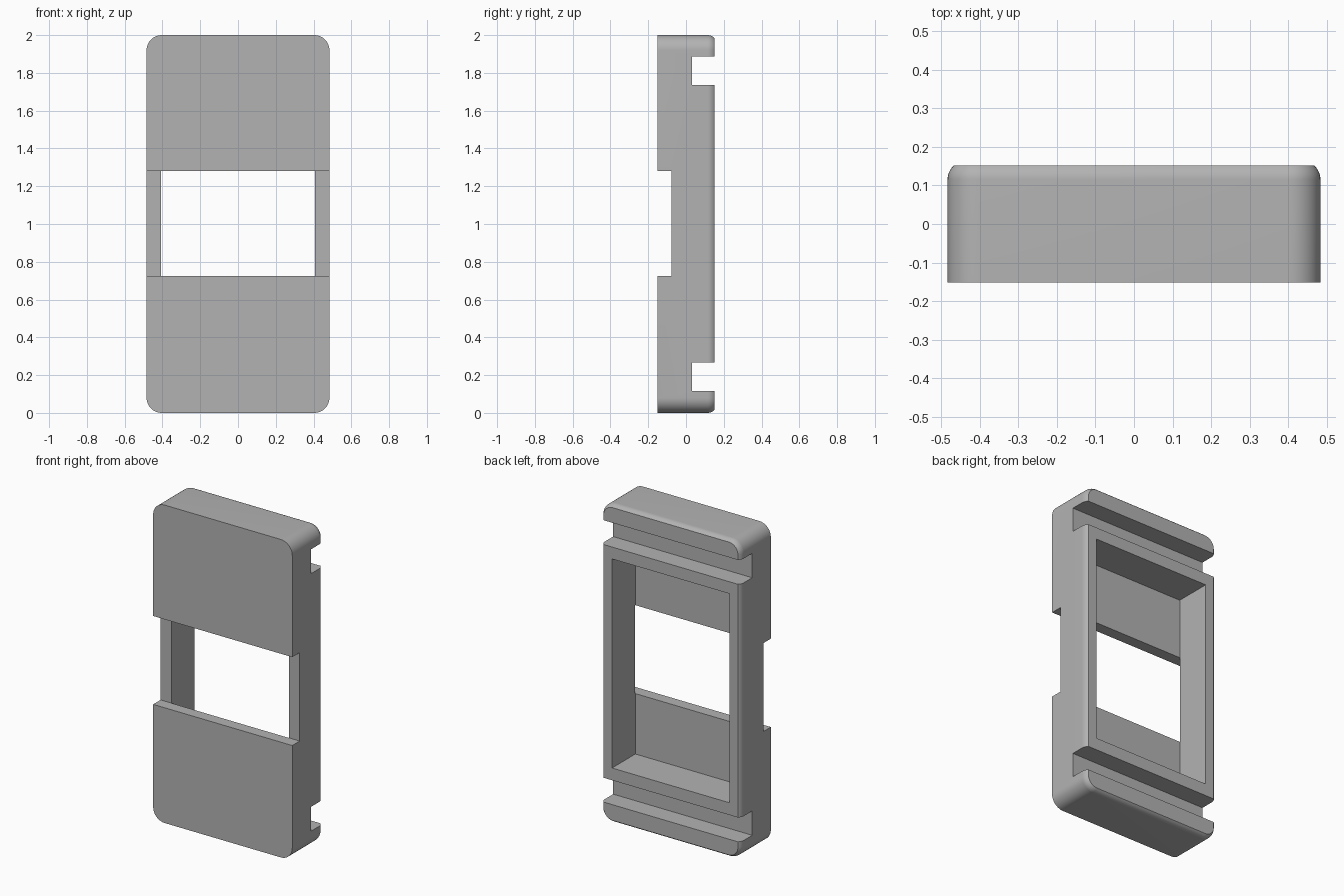
import bpy
import bmesh
from math import cos, sin, pi, sqrt
from mathutils import Vector

if "Cube" in bpy.data.objects:
    bpy.data.objects.remove(bpy.data.objects["Cube"], do_unlink=True)

HALF_W, HALF_D, HEIGHT = 0.484, 0.152, 2.0
CORNER = 0.08        # corner radius seen from the front
EDGE = 0.05          # radius of the softened back rim
RIM = 0.037          # depth of the softened back rim

grey = bpy.data.materials.new("plain grey")
grey.use_nodes = True
colour = (0.45, 0.45, 0.45, 1)
grey.diffuse_color = colour
grey.node_tree.nodes["Principled BSDF"].inputs["Base Color"].default_value = colour


def outline(inset, y, steps=10):
    """Rounded rectangle in the x-z plane, shrunk by inset."""
    points = []
    r = CORNER - inset
    for k, (sx, sz) in enumerate([(1, 1), (-1, 1), (-1, -1), (1, -1)]):
        for i in range(steps + 1):
            a = (k + i / steps) * pi / 2
            points.append(Vector((sx * (HALF_W - CORNER) + r * cos(a), y,
                                  HEIGHT / 2 + sz * (HEIGHT / 2 - CORNER) + r * sin(a))))
    return points


# Solid body lofted from front to back
bm = bmesh.new()
sections = [(0, -HALF_D)]
for i in range(7):
    d = RIM * i / 6
    sections.append((EDGE - sqrt(EDGE ** 2 - d ** 2), HALF_D - RIM + d))
rings = [[bm.verts.new(p) for p in outline(*s)] for s in sections]
for a, b in zip(rings, rings[1:]):
    for i in range(len(a)):
        j = (i + 1) % len(a)
        bm.faces.new((a[i], a[j], b[j], b[i]))
bm.faces.new(rings[0])
bm.faces.new(rings[-1])
bmesh.ops.recalc_face_normals(bm, faces=bm.faces)
mesh = bpy.data.meshes.new("case_body")
bm.to_mesh(mesh)
bm.free()
mesh.materials.append(grey)
body = bpy.data.objects.new("case_body", mesh)
bpy.context.collection.objects.link(body)
bpy.context.view_layer.objects.active = body
body.select_set(True)


def cut(name, half_x, y, z):
    """Remove a box centred on x = 0 from the body."""
    bpy.ops.mesh.primitive_cube_add(size=1, location=(0, sum(y) / 2, sum(z) / 2))
    box = bpy.context.object
    box.name = name
    box.scale = (2 * half_x, y[1] - y[0], z[1] - z[0])
    box.hide_render = True
    box.data.materials.append(grey)
    bpy.context.view_layer.update()
    bpy.context.view_layer.objects.active = body
    mod = body.modifiers.new(name, "BOOLEAN")
    mod.operation = "DIFFERENCE"
    mod.solver = "EXACT"
    mod.object = box
    bpy.ops.object.modifier_apply(modifier=name)
    bpy.data.objects.remove(box, do_unlink=True)


# Strap slots across the back, then the back pocket and the front window groove
cut("lower_slot", 1, (0.033, 0.5), (0.115, 0.268))
cut("upper_slot", 1, (0.033, 0.5), (1.735, 1.888))
cut("back_pocket", 0.408, (-0.079, 0.5), (0.345, 1.66))
cut("front_groove", 1, (-0.5, -0.078), (0.725, 1.281))

bpy.ops.object.select_all(action="DESELECT")
body.select_set(True)
bpy.context.view_layer.objects.active = body
bpy.ops.object.shade_smooth_by_angle(angle=pi / 6)
